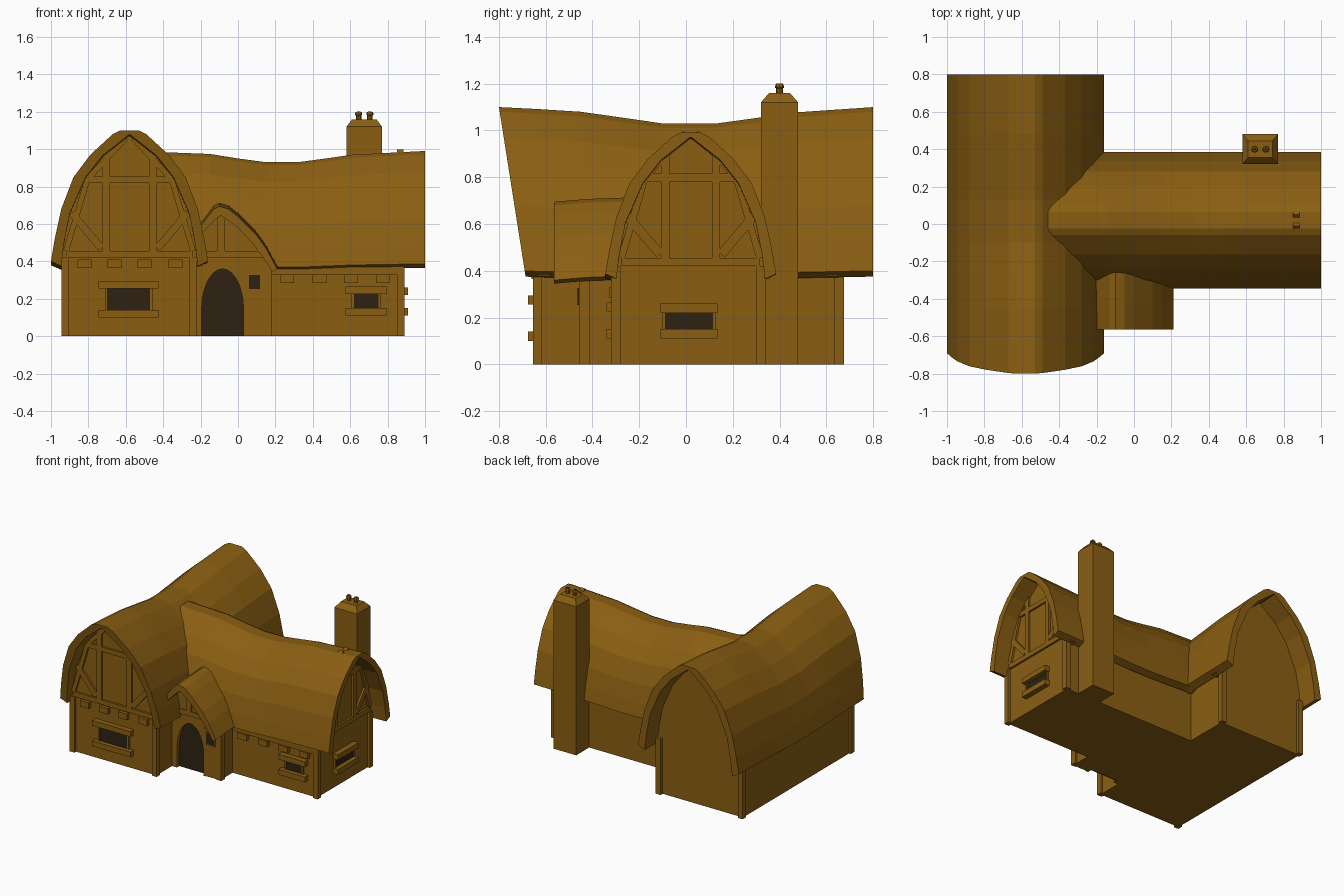
import bpy, bmesh, math

if "Cube" in bpy.data.objects:
    bpy.data.objects.remove(bpy.data.objects["Cube"])


def material(name, rgb):
    m = bpy.data.materials.new(name)
    m.diffuse_color = (*rgb, 1)
    m.use_nodes = True
    m.node_tree.nodes["Principled BSDF"].inputs["Base Color"].default_value = m.diffuse_color
    return m


BROWN = material("golden brown", (0.255, 0.114, 0.006))
DARK = material("dark opening", (0.026, 0.016, 0.006))


def make(name, verts, faces, mat=BROWN):
    me = bpy.data.meshes.new(name)
    bm = bmesh.new()
    vs = [bm.verts.new(v) for v in verts]
    for f in faces:
        bm.faces.new([vs[i] for i in f])
    bmesh.ops.recalc_face_normals(bm, faces=bm.faces[:])
    bm.to_mesh(me)
    bm.free()
    me.materials.append(mat)
    ob = bpy.data.objects.new(name, me)
    bpy.context.collection.objects.link(ob)
    return ob


def loft(name, rings, mat=BROWN):
    n = len(rings[0])
    verts = [v for r in rings for v in r]
    faces = [(k*n+i, k*n+(i+1) % n, (k+1)*n+(i+1) % n, (k+1)*n+i)
             for k in range(len(rings)-1) for i in range(n)]
    faces += [tuple(range(n)), tuple(range((len(rings)-1)*n, len(rings)*n))]
    return make(name, verts, faces, mat)


# a = position across a wing, l = position along it
def front(a, l, z):
    return (a, l, z)


def side(a, l, z):
    return (l, a, z)


def prism(name, pts, l0, l1, P=front, mat=BROWN):
    return loft(name, [[P(a, l, z) for a, z in pts] for l in (l0, l1)], mat)


def box(name, a0, a1, l0, l1, z0, z1, P=front, mat=BROWN):
    return prism(name, [(a0, z0), (a1, z0), (a1, z1), (a0, z1)], l0, l1, P, mat)


def bar(name, p, q, w, l0, l1, P=front):
    dx, dz = q[0]-p[0], q[1]-p[1]
    s = w/2/math.hypot(dx, dz)
    nx, nz = -dz*s, dx*s
    prism(name, [(p[0]+nx, p[1]+nz), (q[0]+nx, q[1]+nz),
                 (q[0]-nx, q[1]-nz), (p[0]-nx, p[1]-nz)], l0, l1, P)


def shell(name, sections):
    """Curved sheet with thickness; each section is (outer points, inner points)."""
    n = len(sections[0][0])
    m = 2*n
    verts = [v for o, i in sections for v in list(o)+list(i)[::-1]]
    faces = [(k*m+i, k*m+(i+1) % m, (k+1)*m+(i+1) % m, (k+1)*m+i)
             for k in range(len(sections)-1) for i in range(m)]
    for k in (0, len(sections)-1):
        faces += [(k*m+i, k*m+i+1, k*m+m-2-i, k*m+m-1-i) for i in range(n-1)]
    return make(name, verts, faces)


# Thatch cross-section (half), distance from ridge line and height
OUT = [(.42, .40), (.40, .52), (.365, .68), (.30, .85), (.21, .97), (.09, 1.08), (.05, 1.10)]
INN = [(.365, .375), (.35, .50), (.32, .655), (.235, .85), (.145, .965), (.05, 1.04), (.004, 1.077)]


def mirrored(half, c, sd, ze, sz):
    f = [(d*sd, ze+(z-.4)*sz) for d, z in half]
    return [(c-d, z) for d, z in f] + [(c+d, z) for d, z in reversed(f)]


def wing_roof(name, c, sd, ze, sz, stations, P, rake):
    top = ze + .7*sz
    secs = []
    for k, (l, drop) in enumerate(stations):
        sec = []
        for half in (OUT, INN):
            row = []
            for a, z in mirrored(half, c, sd, ze, sz):
                h = (z-ze)/(top-ze)
                ll = l + (rake*(1-h) if k == 0 else 0)
                row.append(P(a, ll, z-drop*(.3+.7*h)))
            sec.append(row)
        secs.append(sec)
    shell(name, secs)


def gable(name, c, sd, ze, sz, l0, l1, P):
    o, i = mirrored(OUT, c, sd, ze, sz), mirrored(INN, c, sd, ze, sz)
    prism(name, [((p[0]+q[0])/2, (p[1]+q[1])/2-.01) for p, q in zip(o, i)], l0, l1, P)


def timber_frame(name, c, s, zc, top, l0, l1, P):
    box(name+"_tie_beam", c-.34*s, c+.34*s, l0, l1, .42, .455, P)
    box(name+"_collar_beam", c-.235*s, c+.235*s, l0, l1, zc, zc+.035, P)
    for e in (-1, 1):
        x0, x1 = sorted((c+e*.105*s, c+e*.145*s))
        box(name+"_stud", x0, x1, l0, l1, .455, top, P)
        bar(name+"_brace", (c+e*.15*s, .47), (c+e*.31*s, .46+.20*s), .04, l0, l1, P)
        bar(name+"_rafter", (c+e*.34*s, .455), (c+e*.225*s, zc+.02), .03, l0, l1, P)
        bar(name+"_rafter_top", (c+e*.225*s, zc+.02), (c+e*.02, zc+.24*s), .03, l0, l1, P)


def window(name, a0, a1, z0, z1, wall, out, P, over=.045):
    box(name+"_opening", a0, a1, wall, wall+out*.008, z0, z1, P, DARK)
    for zz in (z0-.04, z1):
        box(name+"_sill", a0-over, a1+over, wall-out*.02, wall+out*.04, zz, zz+.04, P)
    for x in (a0-.012, a1):
        box(name+"_jamb", x, x+.012, wall-out*.01, wall+out*.014, z0, z1, P)


# --- Long wing, gable to the front ---
wing_roof("long_wing_thatch", -.58, 1, .40, 1,
          [(-.80, 0), (-.64, .008), (-.45, .02), (-.28, .044), (-.10, .07), (.13, .07),
           (.32, .044), (.48, .022), (.80, 0)], front, .11)
box("long_wing_walls", -.93, -.235, -.635, .65, 0, .42)
gable("long_wing_front_gable", -.58, 1, .40, 1, -.635, -.58, front)
gable("long_wing_back_gable", -.58, 1, .40, 1, .60, .65, front)
timber_frame("long_wing", -.58, 1, .82, 1.0, -.65, -.62, front)
for x in (-.945, -.26):
    for y in (-.655, .635):
        box("long_wing_corner_post", x, x+.04, y, y+.04, 0, .42)
for x in (-.82, -.66, -.50, -.335):
    box("long_wing_joist_end", x-.037, x+.037, -.66, -.62, .365, .41)
window("long_wing_window", -.70, -.47, .14, .255, -.635, -1, front)

# --- Cross wing, gable to the right ---
wing_roof("cross_wing_thatch", .02, .87, .387, .862,
          [(-.55, .0), (-.36, .008), (-.15, .016), (.0, .04), (.15, .06), (.32, .06),
           (.47, .04), (.61, .02), (1.0, 0)], side, 0)
box("cross_wing_walls", -.30, .325, -.5, .87, 0, .42, side)
gable("cross_wing_gable", .02, .87, .387, .862, .82, .87, side)
timber_frame("cross_wing", .02, .87, .78, .90, .85, .885, side)
for y in (-.32, .30):
    box("cross_wing_corner_post", y, y+.04, .85, .89, 0, .42, side)
box("cross_wing_wall_plate", .18, .86, -.32, -.29, .33, .37)
for x in (.263, .435, .605, .775):
    box("cross_wing_joist_end", x-.037, x+.037, -.33, -.29, .285, .33)
window("cross_wing_front_window", .62, .75, .15, .225, -.30, -1, front)
window("cross_wing_side_window", -.09, .115, .15, .22, .87, 1, side, .02)

# --- Porch ---
PO = [(-.24, .56), (-.20, .61), (-.13, .70), (-.10, .715), (-.05, .70), (.0, .66), (.1, .56), (.15, .49), (.21, .38)]
PI = [(-.24, .52), (-.19, .57), (-.12, .645), (-.09, .665), (-.06, .645), (.0, .60), (.09, .50), (.135, .44), (.185, .365)]
shell("porch_thatch", [([(x, y, z-d) for x, z in PO], [(x, y, z-d) for x, z in PI])
                       for y, d in ((-.565, .02), (-.42, .008), (-.20, 0))])
arch = [(-.0825+.1125*math.cos(t), .14+.22*math.sin(t))
        for t in (math.pi*(1-k/14) for k in range(15))]
inner = [((p[0]+q[0])/2, (p[1]+q[1])/2-.012) for p, q in zip(PO, PI)]
prism("porch_front_wall", [(-.235, 0), (-.195, 0)] + arch + [(.03, 0), (.17, 0), (.17, .39)]
      + inner[::-1][1:], -.45, -.41)
box("porch_body", -.235, .165, -.415, -.28, 0, .39)
box("porch_door_opening", -.20, .035, -.422, -.414, 0, .37, front, DARK)
box("porch_corner_post", .14, .18, -.457, -.41, 0, .40)
box("porch_door_post", .03, .05, -.455, -.44, 0, .36)
box("porch_tie_beam", -.20, .15, -.46, -.44, .42, .455)
box("porch_stud", -.11, -.07, -.46, -.44, .455, .65)
box("porch_window_frame", .048, .127, -.458, -.44, .243, .337)
box("porch_window_opening", .058, .117, -.464, -.455, .253, .327, front, DARK)

# --- Chimney ---
def ring(x0, x1, y0, y1, z):
    return [(x0, y0, z), (x1, y0, z), (x1, y1, z), (x0, y1, z)]


loft("chimney_stack", [ring(.58, .77, .32, .48, 0), ring(.58, .77, .32, .48, 1.12),
                       ring(.61, .74, .355, .445, 1.16)])
for cx in (.645, .705):
    rings = [[(cx+r*math.cos(k*math.pi/4), .40+r*math.sin(k*math.pi/4), z) for k in range(8)]
             for r, z in ((.014, 1.155), (.014, 1.18), (.019, 1.183), (.019, 1.192), (.014, 1.20))]
    loft("chimney_pot", rings)
    loft("chimney_pot_opening", [[(cx+.009*math.cos(k*math.pi/4), .40+.009*math.sin(k*math.pi/4), z)
                                  for k in range(8)] for z in (1.196, 1.202)], DARK)
